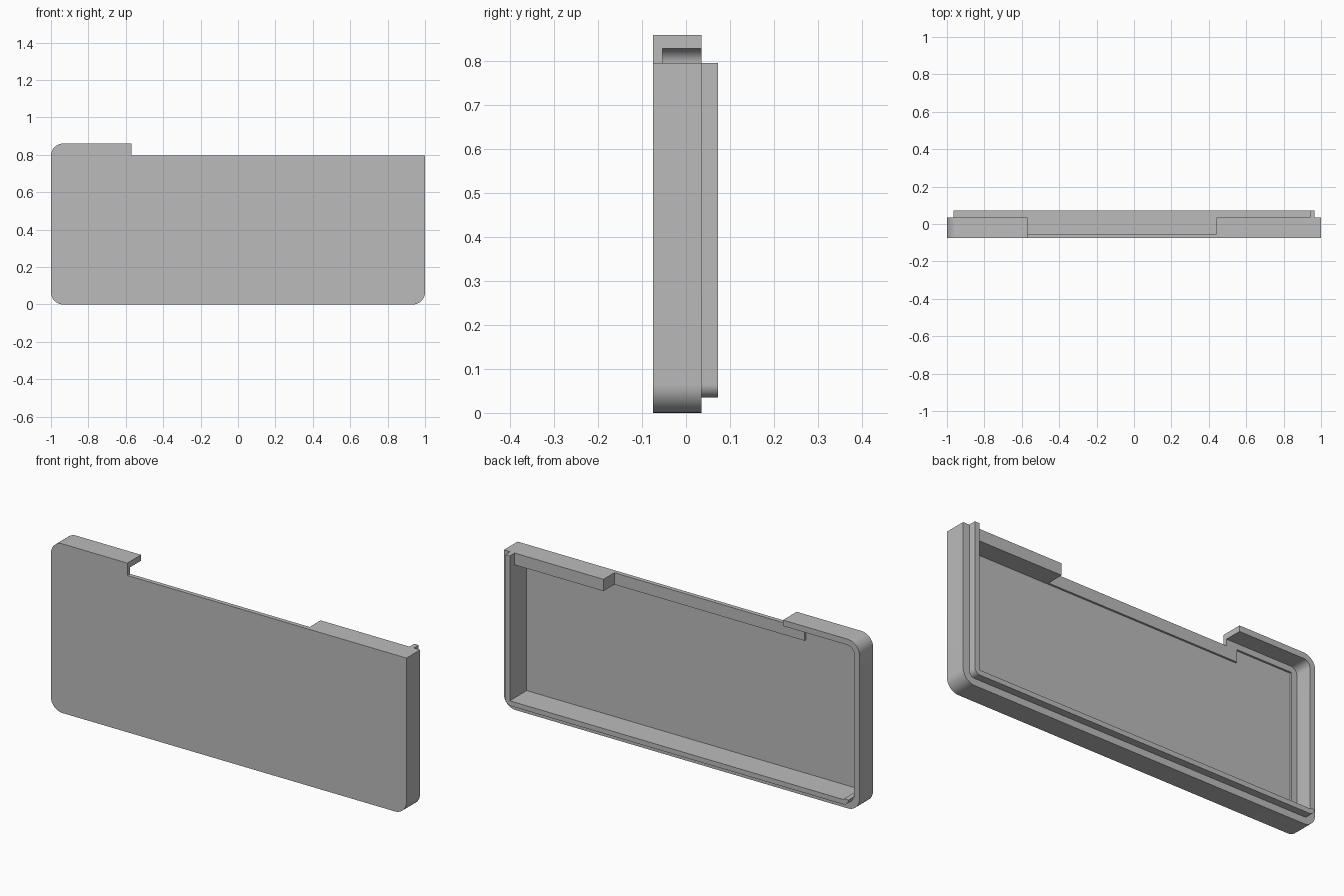
import bpy, bmesh, math
from mathutils import Vector

cube = bpy.data.objects.get("Cube")
if cube:
    bpy.data.objects.remove(cube, do_unlink=True)

grey = bpy.data.materials.new("plain_grey")
grey.use_nodes = True
COLOUR = (0.5, 0.5, 0.5, 1)
grey.diffuse_color = COLOUR
grey.node_tree.nodes["Principled BSDF"].inputs["Base Color"].default_value = COLOUR


def rounded(corners, steps=10):
    """Outline in x, z from (x, z, radius) right-angled corners."""
    points = []
    for i, (x, z, r) in enumerate(corners):
        here = Vector((x, z))
        if r == 0:
            points.append(here)
            continue
        before = (Vector(corners[i - 1][:2]) - here).normalized() * r
        after = (Vector(corners[(i + 1) % len(corners)][:2]) - here).normalized() * r
        centre = here + before + after
        for k in range(steps + 1):
            a = math.pi / 2 * k / steps
            points.append(centre - after * math.cos(a) - before * math.sin(a))
    return points


def prism(name, corners, y0, y1):
    """Extrude an outline from y0 back to y1."""
    bm = bmesh.new()
    face = bm.faces.new([bm.verts.new((p.x, y0, p.y)) for p in rounded(corners)])
    moved = bmesh.ops.extrude_face_region(bm, geom=[face])["geom"]
    verts = [v for v in moved if isinstance(v, bmesh.types.BMVert)]
    bmesh.ops.translate(bm, verts=verts, vec=(0, y1 - y0, 0))
    bmesh.ops.recalc_face_normals(bm, faces=bm.faces)
    mesh = bpy.data.meshes.new(name)
    bm.to_mesh(mesh)
    bm.free()
    mesh.materials.append(grey)
    obj = bpy.data.objects.new(name, mesh)
    bpy.context.collection.objects.link(obj)
    return obj


def box(x0, x1, z0, z1):
    return [(x0, z0, 0), (x1, z0, 0), (x1, z1, 0), (x0, z1, 0)]


def cut(target, cutter):
    mod = target.modifiers.new(cutter.name, 'BOOLEAN')
    mod.operation = 'DIFFERENCE'
    mod.solver = 'EXACT'
    mod.object = cutter
    bpy.context.view_layer.objects.active = target
    bpy.ops.object.modifier_apply(modifier=mod.name)
    bpy.data.objects.remove(cutter, do_unlink=True)


FRONT, SHELF, FLOOR, RIM, LIP = -0.075, -0.053, -0.063, 0.035, 0.073
TOP, STEP_TOP, STEP_X = 0.86, 0.797, -0.57
WALL, R = 0.06, 0.065

# Tray body with a lowered top edge
tray = prism("tray_shell", [
    (-1, 0, R), (1, 0, R), (1, STEP_TOP, 0), (STEP_X, STEP_TOP, 0),
    (STEP_X, TOP, 0), (-1, TOP, R)], FRONT, RIM)

# Inner pocket, following the outline at wall thickness
cut(tray, prism("pocket_cutter", [
    (-1 + WALL, WALL, 0), (1 - WALL, WALL, 0), (1 - WALL, STEP_TOP - WALL, 0),
    (STEP_X - WALL, STEP_TOP - WALL, 0), (STEP_X - WALL, TOP - WALL, 0),
    (-1 + WALL, TOP - WALL, 0)], FLOOR, 0.2))

# Thinned wall that receives a mating lip
cut(tray, prism("groove_cutter", [
    (-0.97, R, 0), (-0.5, R, 0), (-0.5, 0.83, 0), (-0.97, 0.83, 0.035)], SHELF, 0.2))

# Opening in the top wall
cut(tray, prism("opening_cutter", box(STEP_X, 0.44, 0.7, 1), SHELF, 0.2))

# Raised lip along the bottom and one side
lip = prism("raised_lip", [
    (-0.965, 0.035, 0.03), (0.965, 0.035, 0.03), (0.965, STEP_TOP, 0),
    (0.94, STEP_TOP, 0), (0.94, WALL, 0), (-0.94, WALL, 0),
    (-0.94, R, 0), (-0.965, R, 0)], RIM, LIP)

# Smooth the rounded corners, keep the edges sharp
for obj in (tray, lip):
    bpy.ops.object.select_all(action='DESELECT')
    obj.select_set(True)
    bpy.context.view_layer.objects.active = obj
    bpy.ops.object.shade_smooth_by_angle(angle=math.radians(30))
